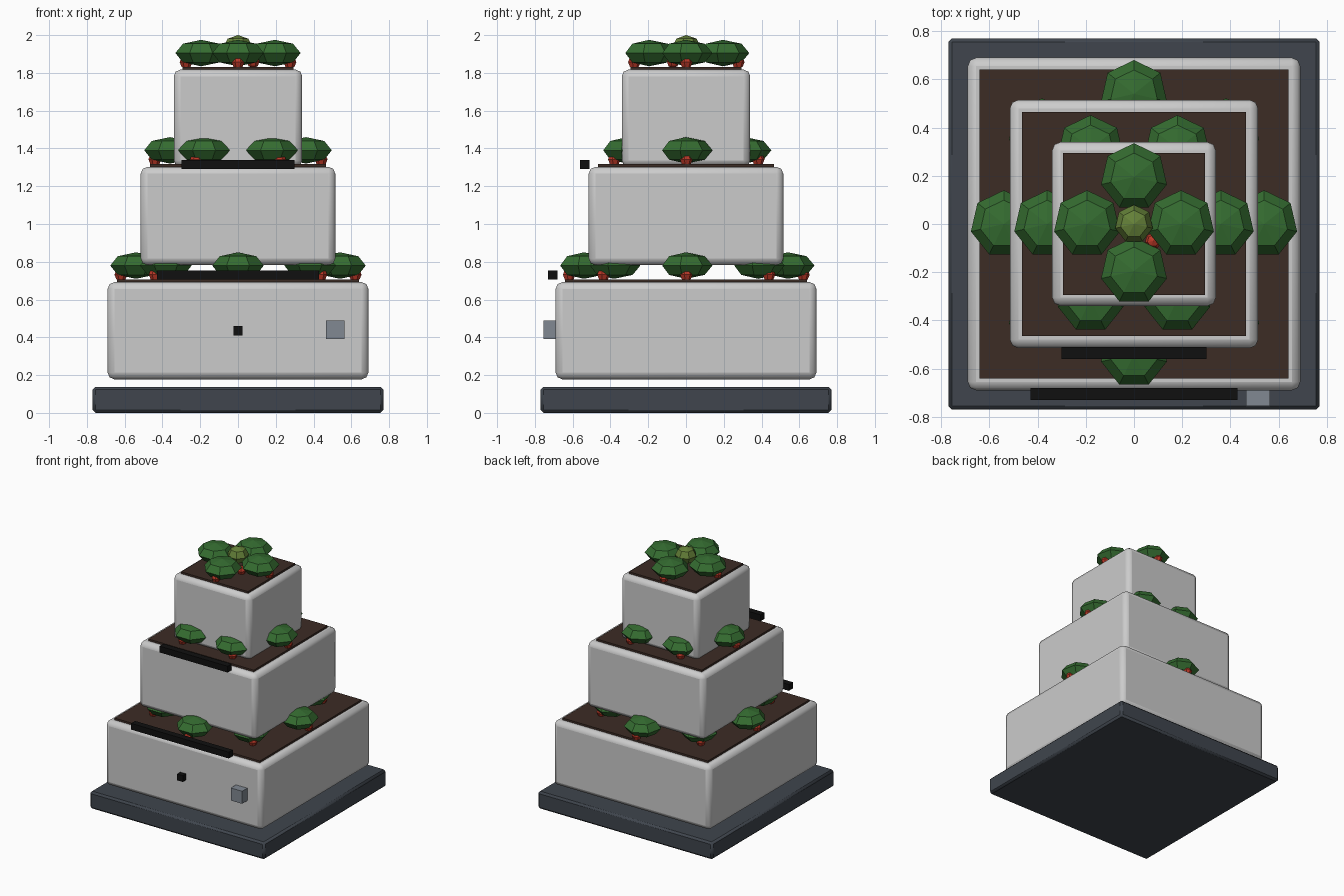
import bpy, bmesh
from math import sin, cos, pi, radians
from mathutils import Matrix

if "Cube" in bpy.data.objects:
    bpy.data.objects.remove(bpy.data.objects["Cube"])


def mat(name, rgb):
    m = bpy.data.materials.new(name)
    m.diffuse_color = (*rgb, 1)
    m.use_nodes = True
    m.node_tree.nodes["Principled BSDF"].inputs["Base Color"].default_value = m.diffuse_color
    return m


SLATE = mat("slate", (0.05, 0.06, 0.075))
SHELL = mat("shell", (0.62, 0.62, 0.65))
SOIL = mat("soil", (0.045, 0.025, 0.018))
LEAF = mat("leaf", (0.035, 0.15, 0.03))
BUD = mat("bud", (0.13, 0.22, 0.04))
BERRY = mat("berry", (0.5, 0.04, 0.02))
BLACK = mat("black", (0.005, 0.005, 0.005))
STEEL = mat("steel", (0.22, 0.25, 0.29))


def finish(bm, name, material):
    me = bpy.data.meshes.new(name)
    bm.to_mesh(me)
    bm.free()
    ob = bpy.data.objects.new(name, me)
    bpy.context.collection.objects.link(ob)
    me.materials.append(material)
    return ob


def box(name, x, y, z, material, bevel=0.0, segments=2):
    """Box from (min, max) ranges, optionally with rounded edges."""
    bm = bmesh.new()
    size = [b - a for a, b in (x, y, z)]
    mid = [(a + b) / 2 for a, b in (x, y, z)]
    bmesh.ops.create_cube(bm, size=1, matrix=Matrix.Translation(mid) @ Matrix.Diagonal((*size, 1)))
    ob = finish(bm, name, material)
    if bevel:
        mod = ob.modifiers.new("bevel", 'BEVEL')
        mod.width = bevel
        mod.segments = segments
        bpy.context.view_layer.objects.active = ob
        ob.select_set(True)
        bpy.ops.object.shade_smooth_by_angle(angle=radians(40))
        ob.select_set(False)
    return ob


def ball(name, pos, r, rz, material, rings=4):
    """Faceted seven-sided ball."""
    bm = bmesh.new()
    bmesh.ops.create_uvsphere(bm, u_segments=7, v_segments=rings, radius=1,
                              matrix=Matrix.Translation(pos) @ Matrix.Diagonal((r, r, rz, 1)))
    return finish(bm, name, material)


# base slab
box("base", (-.77, .77), (-.77, .77), (0, .138), SLATE, 0.015, 1)

# stacked planters: half width, bottom, top, soil half width, plant count, ring radius
tiers = [(.69, .178, .692, .64, 8, .54),
         (.515, .782, 1.302, .465, 6, .36),
         (.34, 1.302, 1.817, .295, 4, .195)]
for t, (w, z0, z1, s, n, ring) in enumerate(tiers, 1):
    box(f"planter_{t}", (-w, w), (-w, w), (z0, z1), SHELL, 0.035)
    box(f"soil_{t}", (-s, s), (-s, s), (z1 - .03, z1 + .015), SOIL)
    # ring of bushes, each with a berry on its outer side
    for i in range(n):
        a = 2 * pi * i / n
        c, d = cos(a), sin(a)
        ball(f"bush_{t}_{i}", (ring * c, ring * d, z1 + .088), .14, .07, LEAF)
        ball(f"berry_{t}_{i}", ((ring + .08) * c, (ring + .08) * d, z1 + .04), .035, .035, BERRY)

# crown bud and its berry
ball("crown_bud", (0, 0, 1.935), .08, .065, BUD)
ball("crown_berry", (.08, -.07, 1.86), .035, .035, BERRY)

# front light bars, sensor and control box
box("light_bar_lower", (-.43, .43), (-.73, -.68), (.705, .755), BLACK)
box("light_bar_upper", (-.30, .30), (-.56, -.51), (1.29, 1.34), BLACK)
box("sensor", (-.025, .025), (-.73, -.68), (.41, .46), BLACK)
box("control_box", (.465, .565), (-.755, -.655), (.39, .49), STEEL)
